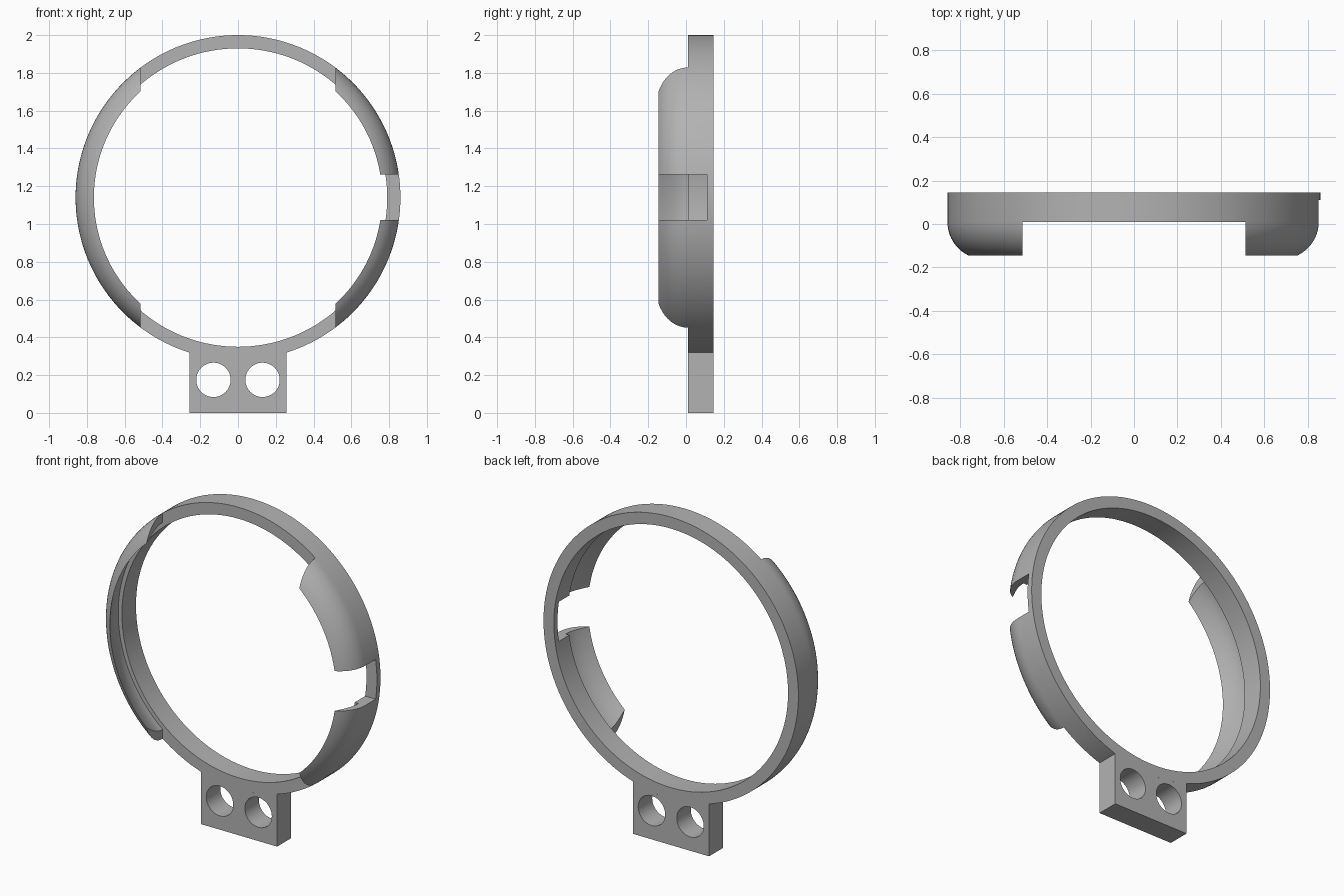
import bpy, bmesh
from math import cos, sin, pi, sqrt, asin, radians
from mathutils import Matrix, Vector

if "Cube" in bpy.data.objects:
    bpy.data.objects.remove(bpy.data.objects["Cube"])

GREY = (0.45, 0.45, 0.45, 1)
mat = bpy.data.materials.new("plain grey")
mat.use_nodes = True
mat.diffuse_color = GREY
mat.node_tree.nodes["Principled BSDF"].inputs["Base Color"].default_value = GREY

CENTRE_Z, R_OUT, R_IN = 1.14, 0.86, 0.79
FRONT, MID, BACK = -0.145, 0.01, 0.145
R_LIP, R_GROOVE = 0.763, 0.815


def finish(bm, name):
    bmesh.ops.recalc_face_normals(bm, faces=bm.faces)
    mesh = bpy.data.meshes.new(name)
    bm.to_mesh(mesh)
    bm.free()
    obj = bpy.data.objects.new(name, mesh)
    bpy.context.collection.objects.link(obj)
    mesh.materials.append(mat)
    return obj


def box(name, lo, hi):
    lo, hi = Vector(lo), Vector(hi)
    bm = bmesh.new()
    bmesh.ops.create_cube(bm, size=1, matrix=Matrix.Translation((lo + hi) / 2)
                          @ Matrix.Diagonal((*(hi - lo), 1)))
    return finish(bm, name)


def cylinder(name, x, z, r):
    bm = bmesh.new()
    bmesh.ops.create_cone(bm, cap_ends=True, segments=48, radius1=r, radius2=r, depth=1,
                          matrix=Matrix.Translation((x, 0, z)) @ Matrix.Rotation(pi / 2, 4, "X"))
    return finish(bm, name)


def lathe(name, profile, segments):
    """Revolve a closed (radius, y) profile around the ring's axis."""
    bm = bmesh.new()
    rings = []
    for i in range(segments):
        a = 2 * pi * i / segments
        rings.append([bm.verts.new((r * cos(a), y, CENTRE_Z + r * sin(a))) for r, y in profile])
    n = len(profile)
    for i in range(segments):
        a, b = rings[i], rings[(i + 1) % segments]
        for j in range(n):
            k = (j + 1) % n
            bm.faces.new((a[j], a[k], b[k], b[j]))
    return finish(bm, name)


def cut(obj, cutters):
    for c in cutters:
        c.hide_render = True
        mod = obj.modifiers.new("cut", "BOOLEAN")
        mod.operation, mod.solver, mod.object = "DIFFERENCE", "EXACT", c
    graph = bpy.context.evaluated_depsgraph_get()
    mesh = bpy.data.meshes.new_from_object(obj.evaluated_get(graph))
    obj.modifiers.clear()
    obj.data = mesh
    for c in cutters:
        bpy.data.objects.remove(c)


# Ring with a rounded front lip, hollowed behind into a groove
steps = 10
drop, depth = R_OUT - R_LIP, MID - FRONT
arc_r = (drop ** 2 + depth ** 2) / (2 * drop)
sweep = asin(depth / arc_r)
outer = [(R_OUT - arc_r * (1 - cos(sweep * i / steps)), MID - arc_r * sin(sweep * i / steps))
         for i in range(steps + 1)]
inner = [(R_LIP + (R_GROOVE - R_LIP) * sin(pi / 2 * i / steps), FRONT + depth * i / steps)
         for i in range(1, steps + 1)]
ring = lathe("ring_with_clips", [(R_OUT, BACK)] + outer + inner + [(R_IN, MID), (R_IN, BACK)], 144)

# Remove the lip from the top and bottom, and cut the side notch
cut(ring, [box("lip_cutter", (-0.515, -1, -0.5), (0.515, MID, 2.5)),
           box("notch_cutter", (0.6, -1, 1.02), (1.2, 0.11, 1.262))])

# Mounting bracket whose top follows the ring
half = 0.257
bm = bmesh.new()
outline = [(-half, 0), (half, 0)]
for i in range(17):
    x = half - 2 * half * i / 16
    outline.append((x, CENTRE_Z - sqrt(R_OUT ** 2 - x * x)))
face = bm.faces.new([bm.verts.new((x, MID, z)) for x, z in outline])
geom = bmesh.ops.extrude_face_region(bm, geom=[face])["geom"]
bmesh.ops.translate(bm, vec=(0, BACK - MID, 0),
                    verts=[g for g in geom if isinstance(g, bmesh.types.BMVert)])
bracket = finish(bm, "mounting_bracket")
cut(bracket, [cylinder("hole_cutter", s * 0.13, 0.175, 0.091) for s in (-1, 1)])

for obj in (ring, bracket):
    bpy.ops.object.select_all(action="DESELECT")
    obj.select_set(True)
    bpy.context.view_layer.objects.active = obj
    bpy.ops.object.shade_smooth_by_angle(angle=radians(30))
